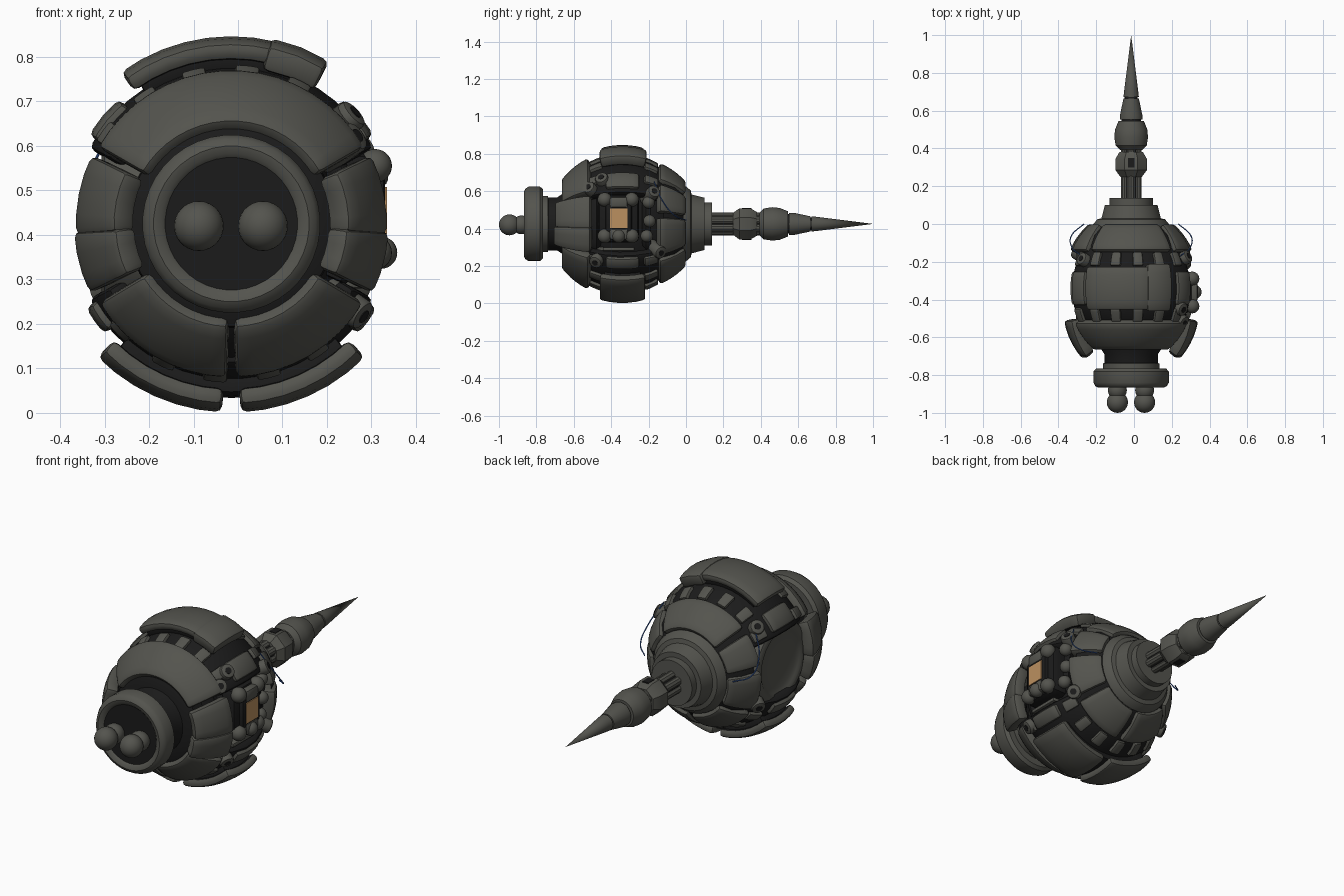
import bpy, bmesh, math
from math import sin, cos, radians, pi
from mathutils import Matrix, Vector

if "Cube" in bpy.data.objects:
    bpy.data.objects.remove(bpy.data.objects["Cube"])

C = Vector((-0.015, -0.34, 0.425))   # body centre


def material(name, rgb):
    m = bpy.data.materials.new(name)
    m.diffuse_color = (*rgb, 1)
    m.use_nodes = True
    m.node_tree.nodes["Principled BSDF"].inputs["Base Color"].default_value = m.diffuse_color
    return m


GREY = material("armour grey", (0.088, 0.088, 0.076))
DARK = material("dark core", (0.011, 0.011, 0.011))
AMBER = material("amber lamp", (0.50, 0.28, 0.115))
BLUE = material("blue wire", (0.04, 0.11, 0.36))


def finish(bm, name, mat, bevel=0):
    me = bpy.data.meshes.new(name)
    bm.to_mesh(me)
    bm.free()
    ob = bpy.data.objects.new(name, me)
    bpy.context.collection.objects.link(ob)
    me.materials.append(mat)
    if bevel:
        b = ob.modifiers.new("bevel", 'BEVEL')
        b.width, b.segments, b.limit_method = bevel, 2, 'ANGLE'
        b.angle_limit = radians(40)
    return ob


def lathe(name, profile, mat, n=32, matrix=None):
    """Revolve (radius, y) points around the y axis."""
    bm = bmesh.new()
    rings = []
    for r, y in profile:
        if r == 0:
            rings.append([bm.verts.new((0, y, 0))] * n)
        else:
            rings.append([bm.verts.new((r * sin(2 * pi * (i + .5) / n), y, r * cos(2 * pi * (i + .5) / n)))
                          for i in range(n)])
    for a, b in zip(rings, rings[1:]):
        for i in range(n):
            j = (i + 1) % n
            vs = list(dict.fromkeys((a[i], a[j], b[j], b[i])))
            if len(vs) > 2:
                bm.faces.new(vs)
    bmesh.ops.recalc_face_normals(bm, faces=bm.faces)
    bm.transform(matrix or Matrix.Translation((C.x, 0, C.z)))
    return finish(bm, name, mat)


def polar(phi, lat, r):
    """Point around the y axis: phi from top toward +x, lat toward the back."""
    p, l = radians(phi), radians(lat)
    return C + Vector((r * cos(l) * sin(p), r * sin(l), r * cos(l) * cos(p)))


def plate(name, phi0, phi1, lat0, lat1, r0, r1, thick=0.06, mat=GREY, bevel=0.014):
    """Curved armour plate, radius running from r0 at lat0 to r1 at lat1; dark inside."""
    phi0, phi1 = sorted((phi0, phi1))
    nu, nv = max(2, int((phi1 - phi0) / 7)), 5
    bm = bmesh.new()
    g = [[bm.verts.new(polar(phi0 + (phi1 - phi0) * i / nu, lat0 + (lat1 - lat0) * j / nv,
                             r0 + (r1 - r0) * j / nv)) for j in range(nv + 1)] for i in range(nu + 1)]
    for i in range(nu):
        for j in range(nv):
            f = bm.faces.new((g[i][j], g[i + 1][j], g[i + 1][j + 1], g[i][j + 1]))
            f.normal_update()
            if f.normal.dot(f.calc_center_median() - C) < 0:
                f.normal_flip()
    ob = finish(bm, name, mat)
    ob.data.materials.append(DARK)
    s = ob.modifiers.new("thickness", 'SOLIDIFY')
    s.thickness, s.offset, s.material_offset = thick, -1, 1
    b = ob.modifiers.new("bevel", 'BEVEL')
    b.width, b.segments, b.limit_method, b.angle_limit = bevel, 2, 'ANGLE', radians(40)
    return ob


def ball(name, loc, r, mat=GREY, scale=(1, 1, 1)):
    bm = bmesh.new()
    bmesh.ops.create_uvsphere(bm, u_segments=24, v_segments=14, radius=r)
    bm.transform(Matrix.Translation(loc) @ Matrix.Diagonal((*scale, 1)))
    return finish(bm, name, mat)


def box(name, loc, size, mat=GREY, bevel=0.01):
    bm = bmesh.new()
    bmesh.ops.create_cube(bm, size=1)
    bm.transform(Matrix.Translation(loc) @ Matrix.Diagonal((*size, 1)))
    return finish(bm, name, mat, bevel)


def rod(name, a, b, r, mat=GREY, n=16, bevel=0.0):
    a, b = Vector(a), Vector(b)
    bm = bmesh.new()
    bmesh.ops.create_cone(bm, cap_ends=True, segments=n, radius1=r, radius2=r, depth=(b - a).length)
    bm.transform(Matrix.Translation((a + b) / 2) @ (b - a).to_track_quat('Z', 'Y').to_matrix().to_4x4())
    return finish(bm, name, mat, bevel)


# Dark inner body, flattened at the sides, with dark under-shells above and below
ball("core", C, 0.35, DARK, (0.73, 1, 1))
plate("upper_shell", -62, 62, -30, 38, 0.362, 0.362, 0.05, DARK)
plate("lower_shell", 118, 242, -30, 38, 0.362, 0.362, 0.05, DARK)
plate("top_plate_bed", -33, 28, -14, 14, 0.392, 0.392, 0.04, DARK, 0.004)
plate("bottom_plate_bed", 138, 222, -15, 15, 0.392, 0.392, 0.04, DARK, 0.004)

# Front ring of armour
plate("front_top_plate", -60, 60, -28, -55, 0.397, 0.402)
for s, side in ((1, "right"), (-1, "left")):
    # Side plate in two overlapping parts
    plate(f"front_{side}_plate", s * 64, s * 94, -26, -54, 0.392, 0.45)
    plate(f"front_{side}_lower_flap", s * 93, s * 116, -26, -55, 0.397, 0.455)
    plate(f"front_lower_{side}_plate", s * 121, s * 178, -28, -55, 0.397, 0.402)
    # Middle ring, bottom and shoulder plates
    plate(f"bottom_{side}_plate", s * 135, s * 177, -17, 17, 0.425, 0.425, 0.04)
    plate(f"shoulder_{side}_plate", s * 42, s * 58, -14, 14, 0.378, 0.378, 0.04)
    plate(f"hip_{side}_plate", s * 120, s * 131, -14, 14, 0.378, 0.378, 0.04)
plate("top_plate", -36, 14, -16, 16, 0.422, 0.422, 0.04)
plate("top_strap", 12, 31, -17, 18, 0.427, 0.427, 0.06)

# Back ring of armour
for k, (a, b) in enumerate(((-42, 42), (48, 78), (84, 122), (128, 177), (183, 232), (238, 276), (282, 312))):
    plate(f"back_plate_{k}", a, b, 32, 57, 0.382, 0.408)

# Small bridging blocks between the rings
for k in range(18):
    phi = k * 20 + 6
    if abs(phi % 180 - 90) > 32:
        for lat in (-23, 25):
            plate(f"bridge_block_{k}_{lat}", phi - 4.5, phi + 4.5, lat - 6, lat + 6, 0.376, 0.376, bevel=0.008)

# Round bolts
for k, (phi, lat) in enumerate(((48, -17), (55, -28), (118, 32), (-48, 24), (-118, 30), (60, 26), (125, -22))):
    rod(f"bolt_{k}", polar(phi, lat, 0.28), polar(phi, lat, 0.392), 0.036, bevel=0.01)
    rod(f"bolt_socket_{k}", polar(phi, lat, 0.38), polar(phi, lat, 0.394), 0.016, DARK)

# Concave dish on the left side
lathe("left_dish", [(0, .266), (.08, .268), (.13, .275), (.155, .283), (.165, .29), (.185, .292),
                    (.2, .285), (.208, .27), (.208, .16)], GREY, 40,
      Matrix.Translation(C) @ Matrix.Rotation(pi / 2, 4, 'Z'))

# Lamp cluster on the right side
L = Vector((0, -0.36, 0.455))
box("lamp_base", (0.245, L.y, L.z), (0.13, 0.22, 0.26), DARK, 0.03)
box("lamp_housing", (0.27, L.y, L.z), (0.12, 0.14, 0.16), DARK, 0.012)
box("lamp_panel", (0.33, L.y, L.z), (0.009, 0.095, 0.105), AMBER, 0.0)
box("lamp_stem", (0.30, L.y, L.z), (0.06, 0.09, 0.095), DARK, 0.0)
for dy in (-0.075, 0.07):
    for dz in (-0.095, 0.1):
        ball(f"lamp_knob_{dy}_{dz}", (0.308, L.y + dy, L.z + dz), 0.038)
for dz in (-0.085, 0.085):
    box(f"lamp_bar_{dz}", (0.305, L.y, L.z + dz), (0.065, 0.1, 0.06), GREY, 0.015)
ball("lamp_foot", (0.322, L.y, L.z - 0.095), 0.036)
for k, (y, z) in enumerate(((-.2, .54), (-.195, .44), (-.21, .36))):
    ball(f"side_knob_{k}", (0.27, y, z), 0.033)
# Curved guard bands around the lamp
plate("lamp_front_guard", 62, 118, -31, -25, 0.325, 0.325, 0.06, DARK, 0.01)
plate("lamp_back_guard", 62, 118, 23, 29, 0.322, 0.322, 0.06, DARK, 0.01)
for k, z in enumerate((0.29, 0.255)):
    box(f"lamp_step_{k}", (0.24, L.y, z), (0.09, 0.17 - .03 * k, 0.02), GREY, 0.006)

# Neck and face ring
lathe("neck", [(.2, -.6), (.142, -.69), (.142, -.78)], DARK)
lathe("neck_base", [(.235, -.57), (.232, -.64), (.2, -.655), (.14, -.66)], DARK)
lathe("neck_collar", [(.135, -.735), (.15, -.738), (.15, -.77)], GREY)
lathe("face_ring", [(.12, -.765), (.185, -.765), (.2, -.78), (.2, -.84), (.19, -.858), (.175, -.866),
                    (.158, -.862), (.148, -.852), (.148, -.82)], GREY, 40)
lathe("face_panel", [(0, -.853), (.15, -.853), (.15, -.8)], DARK, 40)

# Two ball eyes on short stalks
for x, side in ((-.088, "left"), (.056, "right")):
    ball(f"{side}_eye", (x, -.944, .42), 0.056)
    ball(f"{side}_eye_stalk", (x, -.88, .42), 0.05)

# Tail collar, stepped, with a dark seat
lathe("collar_seat", [(.29, -.12), (.262, -.06), (.21, -.015), (.18, 0)], DARK)
lathe("tail_collar", [(.21, -.03), (.205, -.005), (.18, .025), (.158, .03), (.14, .1), (.115, .1),
                      (.115, .138), (0, .138)], GREY)
# Tail shaft of parallel rods
rod("shaft_core", (C.x, .1, C.z), (C.x, .42, C.z), 0.046, DARK)
for k in range(6):
    a = k * pi / 3 + pi / 6
    x, z = C.x + .04 * cos(a), C.z + .04 * sin(a)
    rod(f"shaft_rod_{k}", (x, .12, z), (x, .41, z), 0.021, GREY, 10)
# Tail knob, bulb, segment and spike, with dark joints
lathe("tail_knob", [(0, .25), (.062, .25), (.09, .285), (.09, .345), (.068, .38), (0, .38)], GREY, 8)
for s in (1, -1):
    box(f"knob_slot_{s}", (C.x, .325, C.z + s * .08), (.035, .05, .012), DARK, 0)
lathe("tail_bulb", [(0, .393), (.06, .393), (.083, .415), (.09, .46), (.086, .5), (.068, .545), (0, .545)], GREY, 24)
rod("bulb_joint", (C.x, .52, C.z), (C.x, .57, C.z), 0.052, DARK)
lathe("tail_segment", [(0, .552), (.06, .552), (.06, .575), (.041, .665), (0, .665)], GREY, 24)
rod("spike_joint", (C.x, .65, C.z), (C.x, .69, C.z), 0.034, DARK)
lathe("tail_spike", [(0, .672), (.041, .672), (.038, .7), (0, 1.0)], GREY, 24)

# Thin blue wires on both sides
for s, side in ((1, "right"), (-1, "left")):
    cu = bpy.data.curves.new(f"{side}_wire", 'CURVE')
    cu.dimensions, cu.bevel_depth, cu.bevel_resolution = '3D', 0.003, 1
    sp = cu.splines.new('BEZIER')
    pts = [(.26, -.17, .65), (.315, -.12, .54), (.315, -.06, .47), (.25, 0.0, .445)]
    sp.bezier_points.add(len(pts) - 1)
    for p, (x, y, z) in zip(sp.bezier_points, pts):
        p.co = (C.x + s * x, y, z)
        p.handle_left_type = p.handle_right_type = 'AUTO'
    cu.materials.append(BLUE)
    bpy.context.collection.objects.link(bpy.data.objects.new(f"{side}_wire", cu))

# Bake modifiers, then smooth with sharp edges kept
for ob in bpy.data.objects:
    ob.select_set(True)
bpy.context.view_layer.objects.active = bpy.data.objects["core"]
bpy.ops.object.convert(target='MESH')
bpy.ops.object.shade_smooth_by_angle(angle=radians(35))
